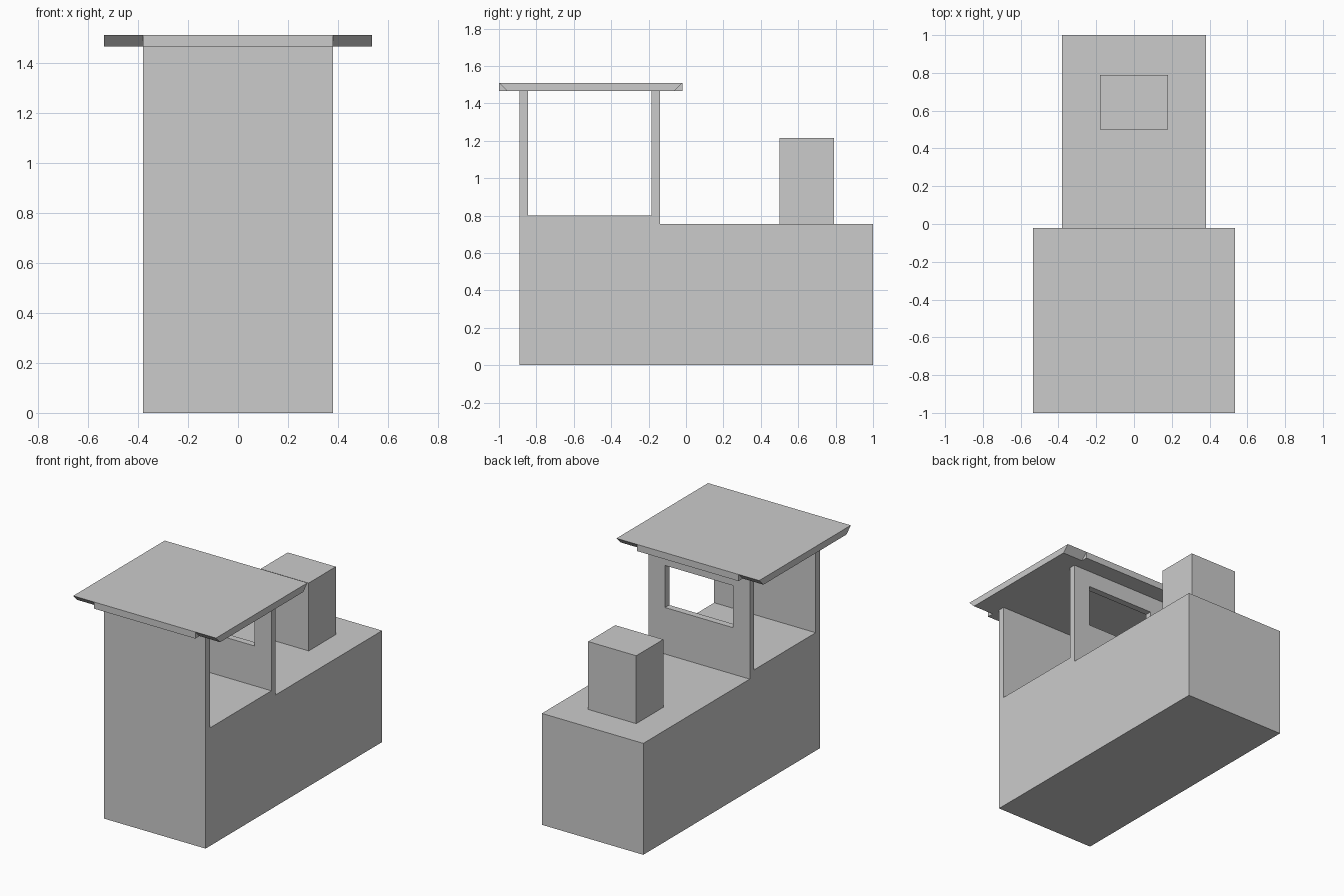
import bpy, bmesh

if "Cube" in bpy.data.objects:
    bpy.data.objects.remove(bpy.data.objects["Cube"])

HALF = 0.38        # half width of the hull
ROOF_HALF = 0.535  # half width of the roof


def prism(name, profile, half_width):
    """Extrude a (y, z) side profile symmetrically across x."""
    bm = bmesh.new()
    face = bm.faces.new([bm.verts.new((-half_width, y, z)) for y, z in profile])
    ext = bmesh.ops.extrude_face_region(bm, geom=[face], use_keep_orig=True)
    verts = [g for g in ext["geom"] if isinstance(g, bmesh.types.BMVert)]
    bmesh.ops.translate(bm, verts=verts, vec=(2 * half_width, 0, 0))
    bmesh.ops.recalc_face_normals(bm, faces=bm.faces[:])
    mesh = bpy.data.meshes.new(name)
    bm.to_mesh(mesh)
    bm.free()
    obj = bpy.data.objects.new(name, mesh)
    bpy.context.collection.objects.link(obj)
    return obj


def box_profile(y0, y1, z0, z1):
    return [(y0, z0), (y1, z0), (y1, z1), (y0, z1)]


# Hull with the rear wall and window wall of the cabin in one side profile
hull = prism("hull_and_cabin", [
    (-0.89, 0), (1.0, 0), (1.0, 0.755), (-0.14, 0.755), (-0.14, 1.465),
    (-0.185, 1.465), (-0.185, 0.80), (-0.845, 0.80), (-0.845, 1.465),
    (-0.89, 1.465)], HALF)

# Window opening
cutter = prism("window_cutter", box_profile(-0.25, -0.05, 1.07, 1.355), 0.255)
cutter.hide_render = True
cut = hull.modifiers.new("window", "BOOLEAN")
cut.operation = "DIFFERENCE"
cut.solver = "EXACT"
cut.object = cutter
bpy.context.view_layer.objects.active = hull
hull.select_set(True)
bpy.ops.object.modifier_apply(modifier=cut.name)
bpy.data.objects.remove(cutter)

# Chimney
prism("chimney", box_profile(0.50, 0.79, 0.755, 1.215), 0.18)

# Roof slab, undercut along its two ends
prism("roof", [(-1.0, 1.51), (-0.955, 1.465), (-0.065, 1.465), (-0.02, 1.51)], ROOF_HALF)

# Square lips filling the undercut over the hull width
for name, y_out, y_in in (("rear_roof_lip", -1.0, -0.955), ("bow_roof_lip", -0.02, -0.065)):
    prism(name, [(y_out, 1.51), (y_out, 1.465), (y_in, 1.465)], HALF)
